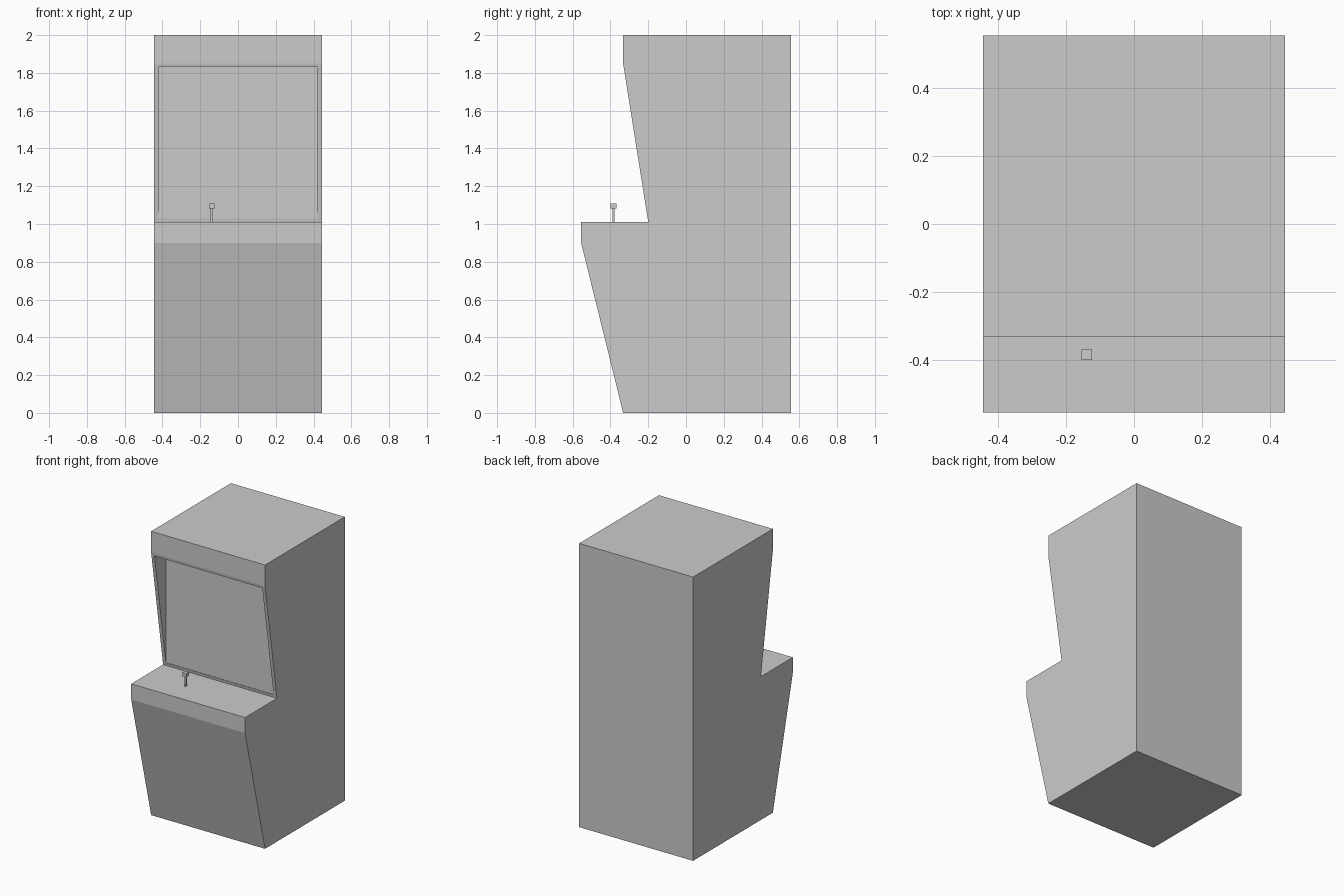
import bpy, bmesh

if "Cube" in bpy.data.objects:
    bpy.data.objects.remove(bpy.data.objects["Cube"])


def prism(name, profile, half_width):
    """Extrude a (y, z) side profile symmetrically along x."""
    bm = bmesh.new()
    face = bm.faces.new([bm.verts.new((-half_width, y, z)) for y, z in profile])
    ext = bmesh.ops.extrude_face_region(bm, geom=[face])
    verts = [v for v in ext["geom"] if isinstance(v, bmesh.types.BMVert)]
    bmesh.ops.translate(bm, verts=verts, vec=(2 * half_width, 0, 0))
    bmesh.ops.recalc_face_normals(bm, faces=bm.faces)
    mesh = bpy.data.meshes.new(name)
    bm.to_mesh(mesh)
    bm.free()
    obj = bpy.data.objects.new(name, mesh)
    bpy.context.collection.objects.link(obj)
    return obj


def box(name, center, size):
    bpy.ops.mesh.primitive_cube_add(size=1, location=center)
    obj = bpy.context.object
    obj.name = name
    obj.scale = size
    bpy.ops.object.transform_apply(location=False, rotation=False, scale=True)
    return obj


# Cabinet: side silhouette with control shelf and sloping display front
cabinet = prism("cabinet", [
    (0.555, 0), (-0.333, 0), (-0.555, 0.9), (-0.555, 1.01),
    (-0.2, 1.01), (-0.333, 1.85), (-0.333, 2), (0.555, 2)], 0.444)

# Display recess: upright screen plane set into the sloping front
cutter = box("screen_cutter", (0, -0.4, 1.43), (0.84, 0.4, 0.80))
mod = cabinet.modifiers.new("screen_recess", 'BOOLEAN')
mod.operation = 'DIFFERENCE'
mod.solver = 'EXACT'
mod.object = cutter
bpy.context.view_layer.objects.active = cabinet
bpy.ops.object.modifier_apply(modifier=mod.name)
bpy.data.objects.remove(cutter)

# Joystick: thin stem with a square knob
box("joystick_stem", (-0.139, -0.384, 1.046), (0.012, 0.012, 0.076))
box("joystick_knob", (-0.139, -0.384, 1.095), (0.031, 0.031, 0.027))
